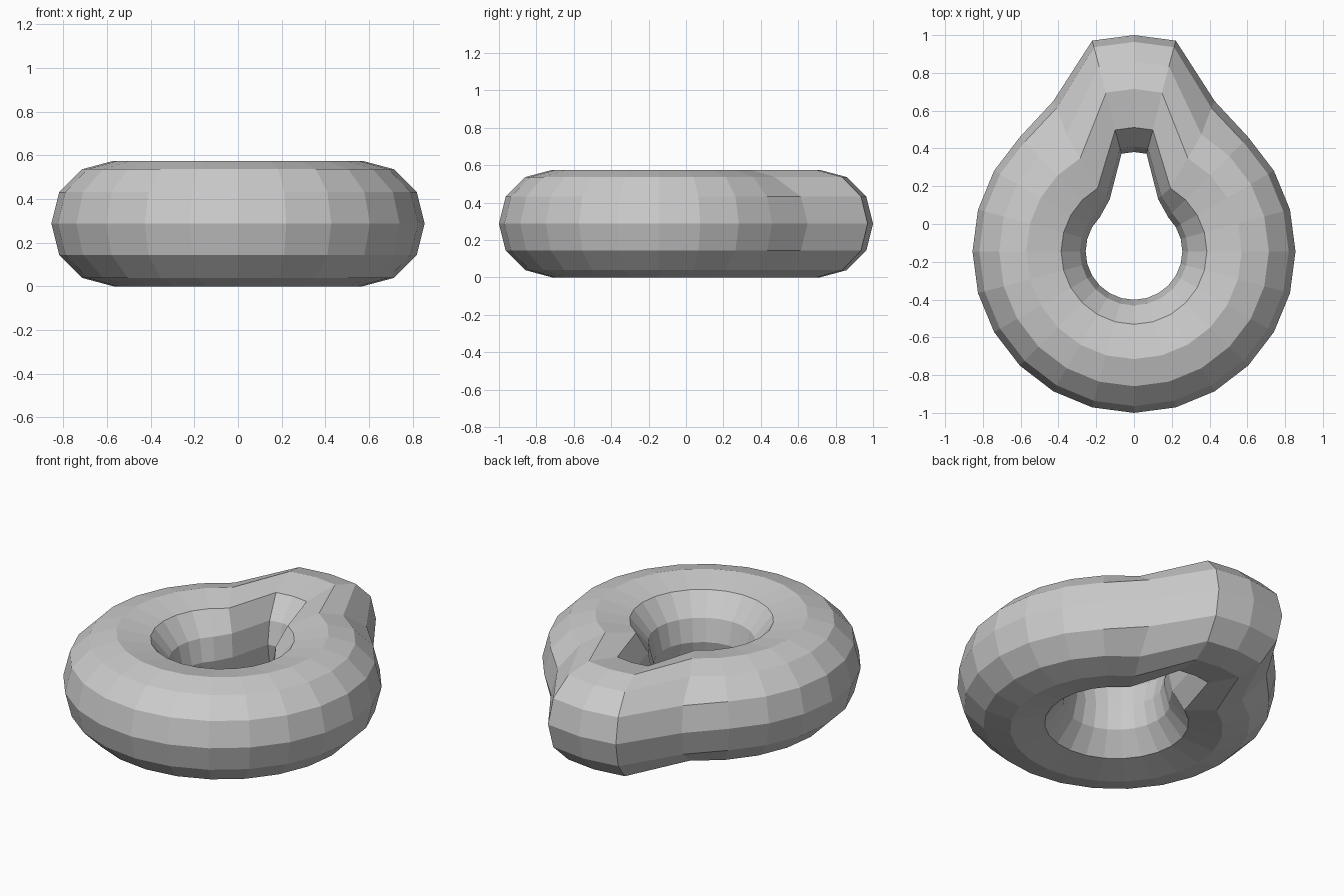
import bpy, bmesh
from math import sin, cos, pi

if "Cube" in bpy.data.objects:
    bpy.data.objects.remove(bpy.data.objects["Cube"])

SEGMENTS = 24
CENTRE_Y = -0.145
MID_Z = 0.2875

# Upper half of the tube section: (radius, height above middle, loop pull, shoulder pull)
upper = [
    (0.855, 0.0, 0.29, 0.055),
    (0.819, 0.144, 0.29, 0.05),
    (0.714, 0.249, 0.29, 0.0),
    (0.570, 0.2875, 0.29, 0.0),
    (0.386, 0.251, 0.27, 0.0),
    (0.286, 0.130, 0.27, 0.045),
    (0.256, 0.0, 0.27, 0.055),
]
# Mirror it to close the tube section
section = upper + [(r, -h, a, b) for r, h, a, b in upper[-2:0:-1]]

bm = bmesh.new()
rings = []
for i in range(SEGMENTS):
    a = 2 * pi * i / SEGMENTS
    steps = abs(i - SEGMENTS // 4)      # distance from the pulled-out back
    ring = []
    for r, h, pull, shoulder in section:
        shift = pull if steps <= 1 else shoulder if steps == 2 else 0.0
        ring.append(bm.verts.new((r * cos(a), CENTRE_Y + r * sin(a) + shift, MID_Z + h)))
    rings.append(ring)

# Skin neighbouring rings
n = len(section)
for i in range(SEGMENTS):
    p, q = rings[i], rings[(i + 1) % SEGMENTS]
    for j in range(n):
        k = (j + 1) % n
        bm.faces.new((p[j], q[j], q[k], p[k]))
bmesh.ops.recalc_face_normals(bm, faces=bm.faces[:])

mesh = bpy.data.meshes.new("teardrop_ring")
bm.to_mesh(mesh)
bm.free()
bpy.context.collection.objects.link(bpy.data.objects.new("teardrop_ring", mesh))
